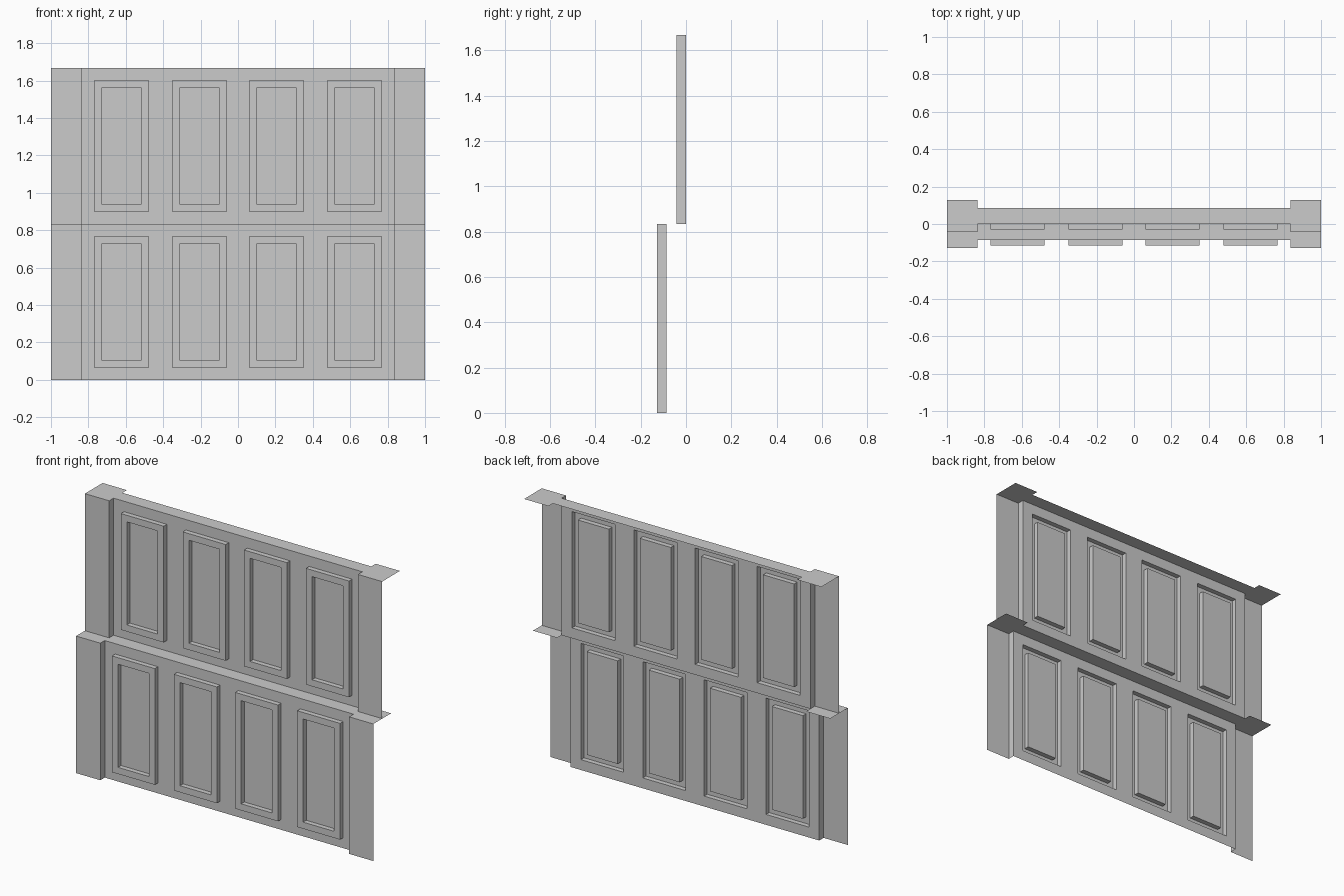
import bpy, bmesh

if "Cube" in bpy.data.objects:
    bpy.data.objects.remove(bpy.data.objects["Cube"])

TIER_H = 0.8335          # height of one tier
STEP = 0.085             # setback between tiers, also wall ledge depth
PROUD = 0.0425           # pilaster projection in front of the wall
WALL_X = 0.837           # half width of the wall between pilasters
FRAME_D = 0.03           # panel frame projection
FRAME_W = 0.04           # panel frame width
PANEL_HALF = 0.144
PANEL_X = (-0.623, -0.206, 0.206, 0.623)
PANEL_Z = (0.063, 0.770)


def finish(bm, name, location):
    mesh = bpy.data.meshes.new(name)
    bm.normal_update()
    bm.to_mesh(mesh)
    bm.free()
    obj = bpy.data.objects.new(name, mesh)
    obj.location = location
    bpy.context.collection.objects.link(obj)
    return obj


def panelled_wall(name, loc):
    # Sheet wall gridded around the panels, each panel raised as a frame
    xs = [-WALL_X] + [c + s * PANEL_HALF for c in PANEL_X for s in (-1, 1)] + [WALL_X]
    zs = [0, *PANEL_Z, TIER_H]
    bm = bmesh.new()
    grid = [[bm.verts.new((x, 0, z)) for z in zs] for x in xs]
    panels = []
    for i in range(len(xs) - 1):
        for k in range(len(zs) - 1):
            face = bm.faces.new((grid[i][k], grid[i + 1][k], grid[i + 1][k + 1], grid[i][k + 1]))
            if i % 2 and k == 1:
                panels.append(face)
    # raise the frame, leave its flat rim, sink the centre back to the wall
    for width, depth in ((0, FRAME_D), (FRAME_W, 0), (0, -FRAME_D)):
        bm.normal_update()
        bmesh.ops.inset_individual(bm, faces=panels, thickness=width, depth=depth,
                                   use_even_offset=True)
    return finish(bm, name, loc)


def pilasters(name, loc):
    # Front face and inner return, mirrored to the other end
    bm = bmesh.new()
    path = [(-1, -PROUD), (-WALL_X, -PROUD), (-WALL_X, 0)]
    low, high = ([bm.verts.new((x, y, z)) for x, y in path] for z in (0, TIER_H))
    for i in range(2):
        bm.faces.new((low[i], low[i + 1], high[i + 1], high[i]))
    obj = finish(bm, name, loc)
    obj.modifiers.new("mirror", 'MIRROR').use_axis = (True, False, False)
    return obj


def ledge(name, loc):
    # Thin top sheet, wider in front and behind at the pilasters
    front, back = -PROUD, STEP + PROUD
    half = [(WALL_X, 0), (WALL_X, front), (1, front), (1, back), (WALL_X, back), (WALL_X, STEP)]
    outline = half + [(-x, y) for x, y in reversed(half)]
    bm = bmesh.new()
    bm.faces.new([bm.verts.new((x, y, TIER_H)) for x, y in outline])
    return finish(bm, name, loc)


# Two identical tiers, the upper one set back
for label, y, z in (("lower", -STEP, 0), ("upper", 0, TIER_H)):
    panelled_wall(label + "_panelled_wall", (0, y, z))
    pilasters(label + "_pilasters", (0, y, z))
    ledge(label + "_ledge", (0, y, z))
